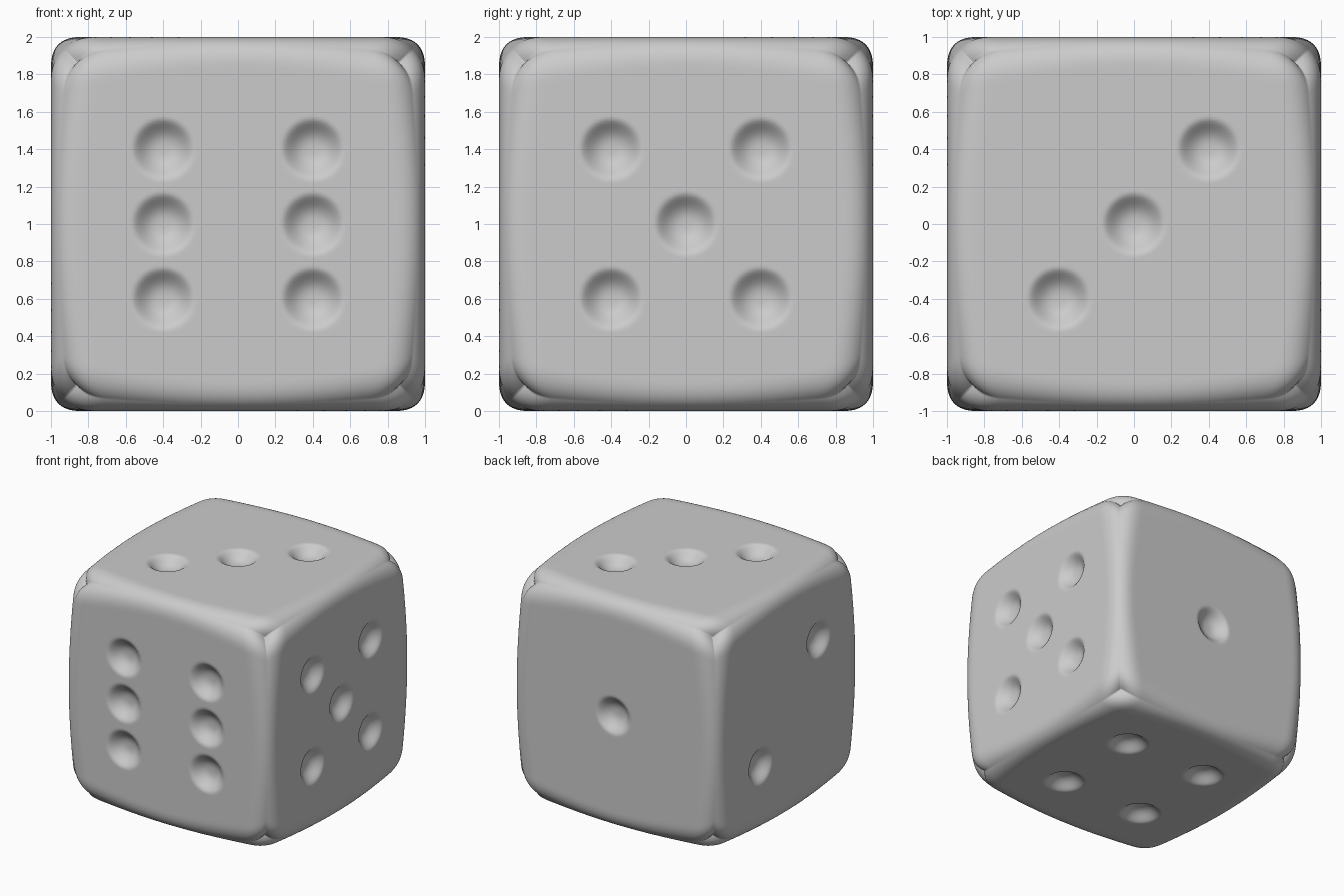
import bpy, bmesh
from mathutils import Vector

if "Cube" in bpy.data.objects:
    bpy.data.objects.remove(bpy.data.objects["Cube"])

EDGE_R, CORNER_EXTRA, POWER = 0.17, 0.24, 2.6   # rounding of edges, extra at corners
PIP_R, PIP_DEPTH, S = 0.17, 0.078, 0.4          # dimple radius, depth, spacing

square = [(a, b) for a in (-S, S) for b in (-S, S)]
# (axis, side) -> pip centres in the two remaining axes, in x, y, z order
pips = {
    (1, -1): [(x, z) for x in (-S, S) for z in (-S, 0, S)],  # front: six
    (1, 1): [(0, 0)],                                        # back: one
    (0, 1): square + [(0, 0)],                               # right: five
    (0, -1): [(-S, S), (S, -S)],                             # left: two
    (2, 1): [(-S, -S), (0, 0), (S, S)],                      # top: three
    (2, -1): square,                                         # bottom: four
}


def rounded(p):
    """Move a cube point onto a box whose rounding grows towards the corners."""
    r = EDGE_R + CORNER_EXTRA * (p.x * p.y * p.z) ** 2
    core = Vector([max(-(1 - r), min(1 - r, c)) for c in p])
    d = p - core
    norm = sum(abs(c) ** POWER for c in d) ** (1 / POWER)
    return core + d * (r / norm)


def dent(p, axis):
    """Depth of the soft dimple at a cube point."""
    side = 1 if p[axis] > 0 else -1
    u, v = [p[i] for i in range(3) if i != axis]
    for a, b in pips[(axis, side)]:
        t = ((u - a) ** 2 + (v - b) ** 2) ** 0.5 / PIP_R
        if t < 1:
            return side * PIP_DEPTH * (1 - t ** 3) ** 2
    return 0.0


# Die body: dense cube, rounded and dimpled
bm = bmesh.new()
bmesh.ops.create_cube(bm, size=2)
bmesh.ops.subdivide_edges(bm, edges=bm.edges[:], cuts=127, use_grid_fill=True)
for vert in bm.verts:
    p = vert.co.copy()
    new = rounded(p)
    for axis in range(3):
        if abs(p[axis]) > 0.9999:
            new[axis] -= dent(p, axis)
    vert.co = new + Vector((0, 0, 1))
for face in bm.faces:
    face.smooth = True

mesh = bpy.data.meshes.new("die_body")
bm.to_mesh(mesh)
bm.free()
body = bpy.data.objects.new("die_body", mesh)
bpy.context.collection.objects.link(body)
